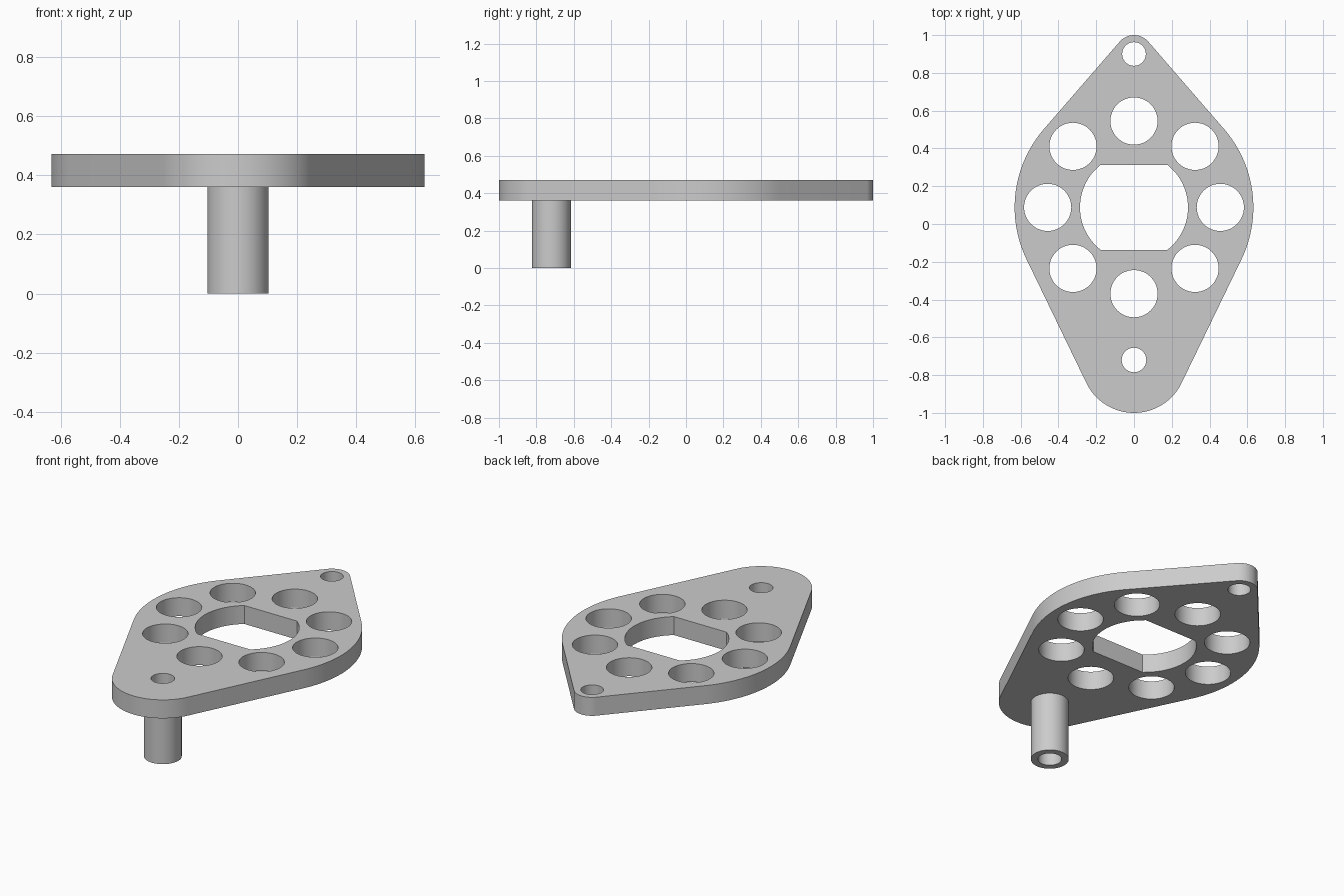
import bpy
import bmesh
from math import sin, cos, pi, asin, sqrt
from mathutils import Vector

cube = bpy.data.objects.get("Cube")
if cube:
    bpy.data.objects.remove(cube, do_unlink=True)

# Shared material
metal = bpy.data.materials.new("light grey")
metal.use_nodes = True
GREY = (0.6, 0.6, 0.6, 1)
metal.diffuse_color = GREY
metal.node_tree.nodes["Principled BSDF"].inputs["Base Color"].default_value = GREY

# Main dimensions
HUB_Y, HUB_R = 0.088, 0.632
TAIL_Y, TAIL_R = -0.72, 0.28
TIP_Y, TIP_R = 0.9, 0.1
PLATE_Z, TOP_Z = 0.36, 0.472
PIN_R, POST_R = 0.065, 0.104


def arc(y, r, start, end, steps, x=0):
    """Points along an arc, both ends included."""
    angles = [start + (end - start) * i / steps for i in range(steps + 1)]
    return [(x + r * cos(a), y + r * sin(a)) for a in angles]


def circle(x, y, r, steps=48):
    return arc(y, r, 0, 2 * pi, steps, x)[:-1]


def slab(name, loops, z0, z1):
    """Extrude a flat outline with holes into a solid."""
    bm = bmesh.new()
    edges = []
    for loop in loops:
        verts = [bm.verts.new((x, y, z0)) for x, y in loop]
        edges += [bm.edges.new((v, verts[i - 1])) for i, v in enumerate(verts)]
    bmesh.ops.triangle_fill(bm, use_beauty=True, use_dissolve=False,
                            edges=edges, normal=Vector((0, 0, 1)))
    grown = bmesh.ops.extrude_face_region(bm, geom=bm.faces[:], use_keep_orig=True)
    top = [g for g in grown["geom"] if isinstance(g, bmesh.types.BMVert)]
    bmesh.ops.translate(bm, verts=top, vec=(0, 0, z1 - z0))
    bmesh.ops.recalc_face_normals(bm, faces=bm.faces[:])
    mesh = bpy.data.meshes.new(name)
    bm.to_mesh(mesh)
    bm.free()
    mesh.materials.append(metal)
    obj = bpy.data.objects.new(name, mesh)
    bpy.context.collection.objects.link(obj)
    bpy.ops.object.select_all(action="DESELECT")
    obj.select_set(True)
    bpy.context.view_layer.objects.active = obj
    bpy.ops.object.shade_smooth_by_angle(angle=pi / 6)
    return obj


# Outline: three rounded corners joined by tangent lines
up = asin((HUB_R - TIP_R) / (TIP_Y - HUB_Y))
down = -asin((HUB_R - TAIL_R) / (HUB_Y - TAIL_Y))
outline = (arc(HUB_Y, HUB_R, down, up, 32)
           + arc(TIP_Y, TIP_R, up, pi - up, 20)
           + arc(HUB_Y, HUB_R, pi - up, pi - down, 32)
           + arc(TAIL_Y, TAIL_R, pi - down, 2 * pi + down, 40))

# Central opening: circle with two flats
flat = asin(0.225 / 0.286)
opening = (arc(HUB_Y, 0.286, -flat, flat, 24)
           + arc(HUB_Y, 0.286, pi - flat, pi + flat, 24))

# Ring of eight lightening holes and two pin holes
ring = [circle(0.457 * cos(i * pi / 4), HUB_Y + 0.457 * sin(i * pi / 4), 0.125)
        for i in range(8)]
pins = [circle(0, TIP_Y, 0.0625), circle(0, TAIL_Y, PIN_R)]

slab("plate", [outline, opening] + ring + pins, PLATE_Z, TOP_Z)

# Hollow post under the tail
slab("hollow_post", [circle(0, TAIL_Y, POST_R), circle(0, TAIL_Y, PIN_R)], 0, PLATE_Z)
